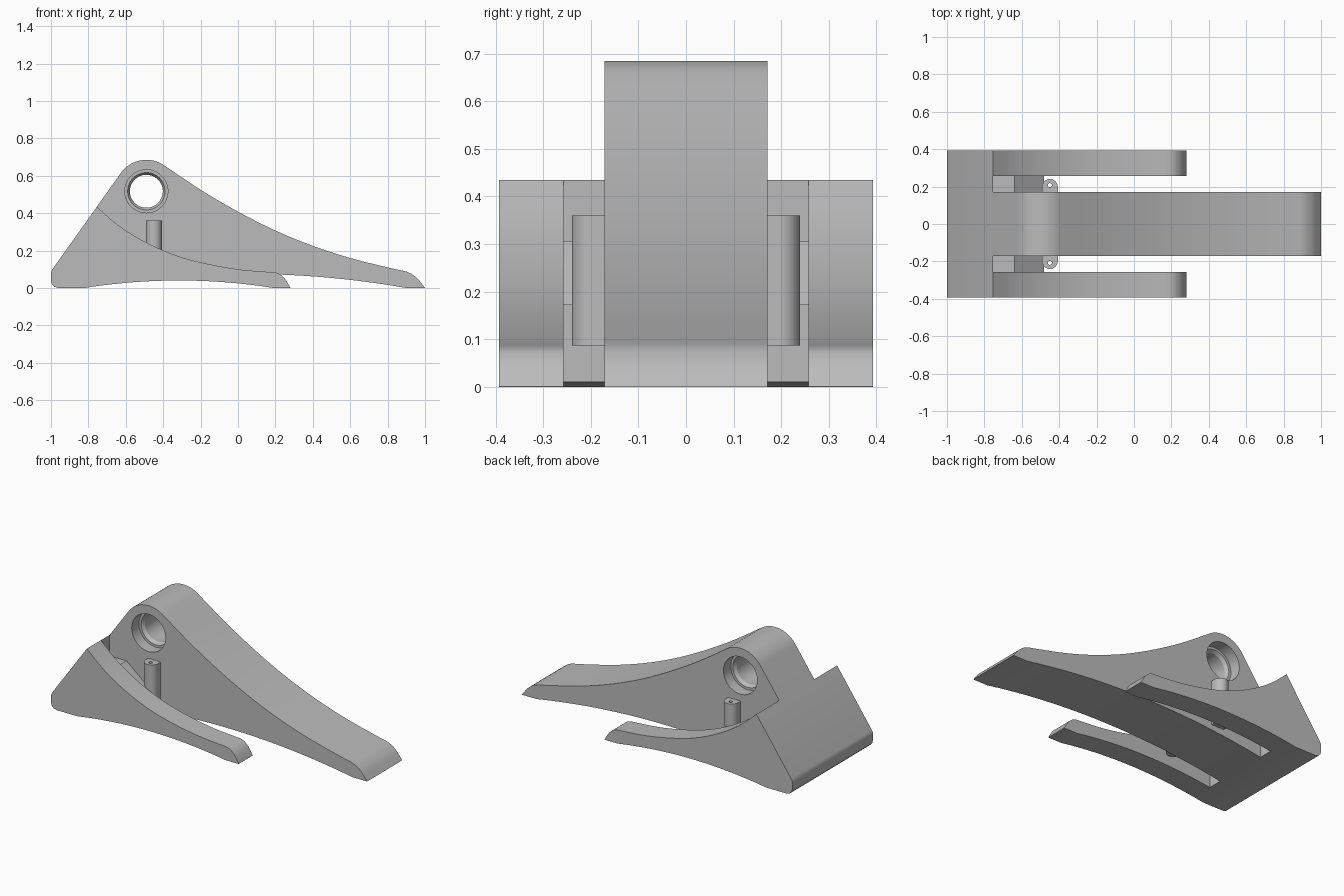
import bpy, bmesh, math
from mathutils import Vector

cube = bpy.data.objects.get("Cube")
if cube:
    bpy.data.objects.remove(cube)

GREY = (0.5, 0.5, 0.5, 1)
mat = bpy.data.materials.new("plain_grey")
mat.use_nodes = True
mat.diffuse_color = GREY
mat.node_tree.nodes["Principled BSDF"].inputs["Base Color"].default_value = GREY

W, BODY_Y, LEG_Y = 0.393, 0.171, 0.257   # half widths: whole, body, inside of legs
HEEL_X = -0.755                          # front of the heel block
HOLE = Vector((-0.49, 0, 0.517))


def spline(pts, steps=5):
    """Smooth curve through the given points."""
    p = [Vector(q) for q in pts]
    p = [2 * p[0] - p[1]] + p + [2 * p[-1] - p[-2]]
    out = []
    for a, b, c, d in zip(p, p[1:], p[2:], p[3:]):
        for i in range(steps):
            t = i / steps
            out.append(0.5 * (2 * b + (c - a) * t + (2 * a - 5 * b + 4 * c - d) * t * t
                              + (3 * b - a - 3 * c + d) * t ** 3))
    return [tuple(v) for v in out] + [tuple(pts[-1])]


def arch(x0, x1, rise, start, n=24):
    """Shallow arched underside, listed from the toe back to the heel."""
    mid, half = (x0 + x1) / 2, (x1 - x0) / 2
    xs = [x1 + (start - x1) * i / n for i in range(n)]
    return [(x, rise * (1 - ((x - mid) / half) ** 2)) for x in xs]


def prism(name, profile, lo, hi, axis="y"):
    """Extrude an outline along y (outline in xz) or z (outline in xy)."""
    bm = bmesh.new()
    place = (lambda a, b: (a, lo, b)) if axis == "y" else (lambda a, b: (a, b, lo))
    step = (0, hi - lo, 0) if axis == "y" else (0, 0, hi - lo)
    face = bm.faces.new([bm.verts.new(place(*q)) for q in profile])
    ext = bmesh.ops.extrude_face_region(bm, geom=[face])
    bmesh.ops.translate(bm, vec=step, verts=[v for v in ext["geom"] if isinstance(v, bmesh.types.BMVert)])
    return finish(name, bm)


def lathe(name, profile, centre, n=64):
    """Turn a (radius, y) profile around a y axis through the centre."""
    bm = bmesh.new()
    rings = [[bm.verts.new(centre + Vector((r * math.cos(2 * math.pi * i / n), y,
                                            r * math.sin(2 * math.pi * i / n))))
              for i in range(n)] for r, y in profile]
    for a, b in zip(rings, rings[1:]):
        for i in range(n):
            bm.faces.new((a[i], a[(i + 1) % n], b[(i + 1) % n], b[i]))
    bm.faces.new(rings[0])
    bm.faces.new(rings[-1])
    return finish(name, bm)


def finish(name, bm):
    bmesh.ops.recalc_face_normals(bm, faces=bm.faces)
    me = bpy.data.meshes.new(name)
    bm.to_mesh(me)
    bm.free()
    me.materials.append(mat)
    ob = bpy.data.objects.new(name, me)
    bpy.context.collection.objects.link(ob)
    return ob


def combine(ob, other, op):
    """Apply a boolean and remove the helper."""
    mod = ob.modifiers.new(op, "BOOLEAN")
    mod.operation, mod.object, mod.solver = op, other, "EXACT"
    bpy.context.view_layer.objects.active = ob
    bpy.ops.object.modifier_apply(modifier=mod.name)
    bpy.data.objects.remove(other)


def smooth(ob):
    bpy.ops.object.select_all(action="DESELECT")
    ob.select_set(True)
    bpy.context.view_layer.objects.active = ob
    bpy.ops.object.shade_smooth_by_angle(angle=math.radians(25))


# Shared corners where the body and legs meet the heel
top, low, inside = (HEEL_X, 0.434), (HEEL_X, 0.01), (-0.8, 0.1)

# Long central body with a rounded crown
crown = [(HOLE.x + 0.168 * math.cos(math.radians(a)), HOLE.z + 0.168 * math.sin(math.radians(a)))
         for a in range(145, 56, -4)]
back = spline([crown[-1], (-0.2, 0.525), (0, 0.408), (0.2, 0.307), (0.4, 0.225),
               (0.6, 0.16), (0.8, 0.11), (0.9, 0.088)])[1:]
toe = spline([(0.925, 0.077), (0.96, 0.05), (1, 0)], 4)
body = prism("wedge_body", [inside, top] + crown + back + toe
             + arch(-0.82, 0.9, 0.075, HEEL_X) + [low], -BODY_Y, BODY_Y)

# Full width heel block
heel = prism("heel", [top, (-0.992, 0.1), (-0.998, 0.088), (-1, 0.075), (-1, 0.04),
                      (-0.995, 0.02), (-0.982, 0.006), (-0.96, 0), (-0.82, 0), low], -W, W)
combine(body, heel, "UNION")

# Side legs, and the small wedge ledge in each slot behind the pin
leg_top = spline([top, (-0.64, 0.335), (-0.5, 0.248), (-0.35, 0.181), (-0.2, 0.137),
                  (0, 0.1), (0.2, 0.083)])
leg_toe = spline([(0.222, 0.075), (0.25, 0.05), (0.278, 0.005), (0.278, 0)], 4)
leg = [inside] + leg_top + leg_toe + arch(-0.82, 0.19, 0.04, HEEL_X) + [low]
ledge = [(-0.78, 0.172), (-0.78, 0.305), (-0.64, 0.305), (-0.48, 0.172)]
for side in (1, -1):
    combine(body, prism("leg", leg, side * LEG_Y, side * W), "UNION")
    combine(body, prism("ledge", ledge, side * (BODY_Y - 0.02), side * (LEG_Y + 0.005)), "UNION")

# Stepped bore through the crown
rim, step, cone = BODY_Y + 0.02, 0.1, 0.08
bore = [(0.115, -rim), (0.115, -step), (0.1, -step), (0.088, -cone)]
combine(body, lathe("bore", bore + [(r, -y) for r, y in reversed(bore)], HOLE), "DIFFERENCE")
smooth(body)

# Round ended pins with a fine hole, one on each side of the body
for side, name in ((1, "left_pin"), (-1, "right_pin")):
    px, py, r = -0.45, 0.197, 0.043
    outline = [(px + r, side * (BODY_Y - 0.01))]
    outline += [(px + r * math.cos(math.pi * i / 20), side * (py + r * math.sin(math.pi * i / 20)))
                for i in range(21)]
    outline.append((px - r, side * (BODY_Y - 0.01)))
    pin = prism(name, outline, 0.087, 0.36, "z")
    drill = [(px + 0.011 * math.cos(math.pi * i / 8), side * 0.208 + 0.011 * math.sin(math.pi * i / 8))
             for i in range(16)]
    combine(pin, prism("drill", drill, 0.05, 0.4, "z"), "DIFFERENCE")
    smooth(pin)
